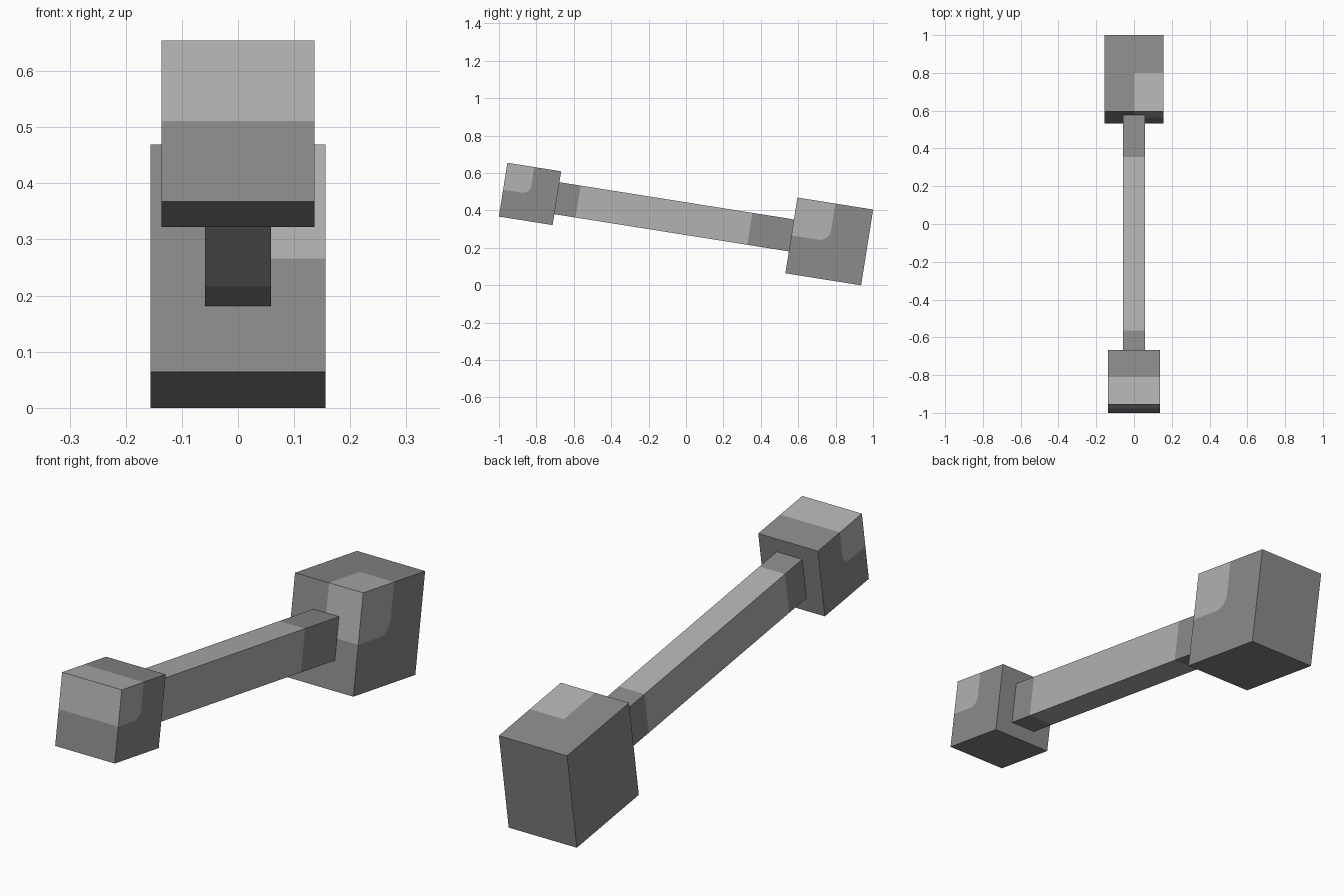
import bpy, bmesh, math
from mathutils import Vector, Matrix

if "Cube" in bpy.data.objects:
    bpy.data.objects.remove(bpy.data.objects["Cube"])

TILT = Matrix.Rotation(math.radians(-9.02), 4, 'X')
FRAME = Matrix.Translation((0, -0.034, 0.3613)) @ TILT   # middle of the tilted axis


def material(name, v):
    m = bpy.data.materials.new(name)
    m.diffuse_color = (*v, 1)
    m.use_nodes = True
    m.node_tree.nodes["Principled BSDF"].inputs["Base Color"].default_value = m.diffuse_color
    return m


DARK = material("dark grey", (0.262, 0.255, 0.255))
LIGHT = material("light grey", (0.445, 0.445, 0.445))


def cut(bm, co, no, faces=None):
    faces = list(faces or bm.faces)
    edges = list({e for f in faces for e in f.edges})
    verts = list({v for f in faces for v in f.verts})
    bmesh.ops.bisect_plane(bm, geom=verts + edges + faces, dist=1e-5,
                           plane_co=co, plane_no=no)


def box(size):
    bm = bmesh.new()
    bmesh.ops.create_cube(bm, size=1, matrix=Matrix.Diagonal((*size, 1)))
    return bm


def finish(name, bm, along, is_light):
    for f in bm.faces:
        f.normal_update()
        f.material_index = int(is_light(f))
    me = bpy.data.meshes.new(name)
    bm.to_mesh(me)
    bm.free()
    me.materials.append(DARK)
    me.materials.append(LIGHT)
    ob = bpy.data.objects.new(name, me)
    ob.matrix_world = FRAME @ Matrix.Translation((0, along, 0))
    bpy.context.collection.objects.link(ob)


def end_block(name, size, along, right_half_only):
    """Cube whose upper front part is light, with a rounded patch on the sides."""
    bm = box(size)
    for axis in ((0, 1, 0), (0, 0, 1)) + (((1, 0, 0),) if right_half_only else ()):
        cut(bm, (0, 0, 0), axis)
    r = size[1] * 0.15
    arc = []
    for a in (-15, -35, -55, -75):
        n = Vector((0, math.cos(math.radians(a)), math.sin(math.radians(a))))
        arc.append((Vector((0, -r, r)) + n * r, n))

    def in_patch(f):
        c = f.calc_center_median()
        return c.y < -1e-4 and c.z > 1e-4 and (c.x > -1e-4 or not right_half_only)

    def on_side(f):
        f.normal_update()
        return abs(f.normal.x) > 0.9

    for co, n in arc:
        cut(bm, co, n, [f for f in bm.faces if on_side(f) and in_patch(f)])

    def is_light(f):
        c = f.calc_center_median()
        outside = on_side(f) and any((c - co).dot(n) > 1e-5 for co, n in arc)
        return in_patch(f) and not outside

    finish(name, bm, along, is_light)


# Two end blocks
end_block("large_end_block", (0.312, 0.41, 0.41), 0.81, True)
end_block("small_end_block", (0.273, 0.291, 0.291), -0.81, False)

# Bar with a light middle and dark ends
start, stop = -0.67, 0.61
mid = (start + stop) / 2
bar = box((0.117, stop - start, 0.173))
for s in (-0.55, 0.38):
    cut(bar, (0, s - mid, 0), (0, 1, 0))
finish("connecting_bar", bar, mid,
       lambda f: -0.55 < f.calc_center_median().y + mid < 0.38)
